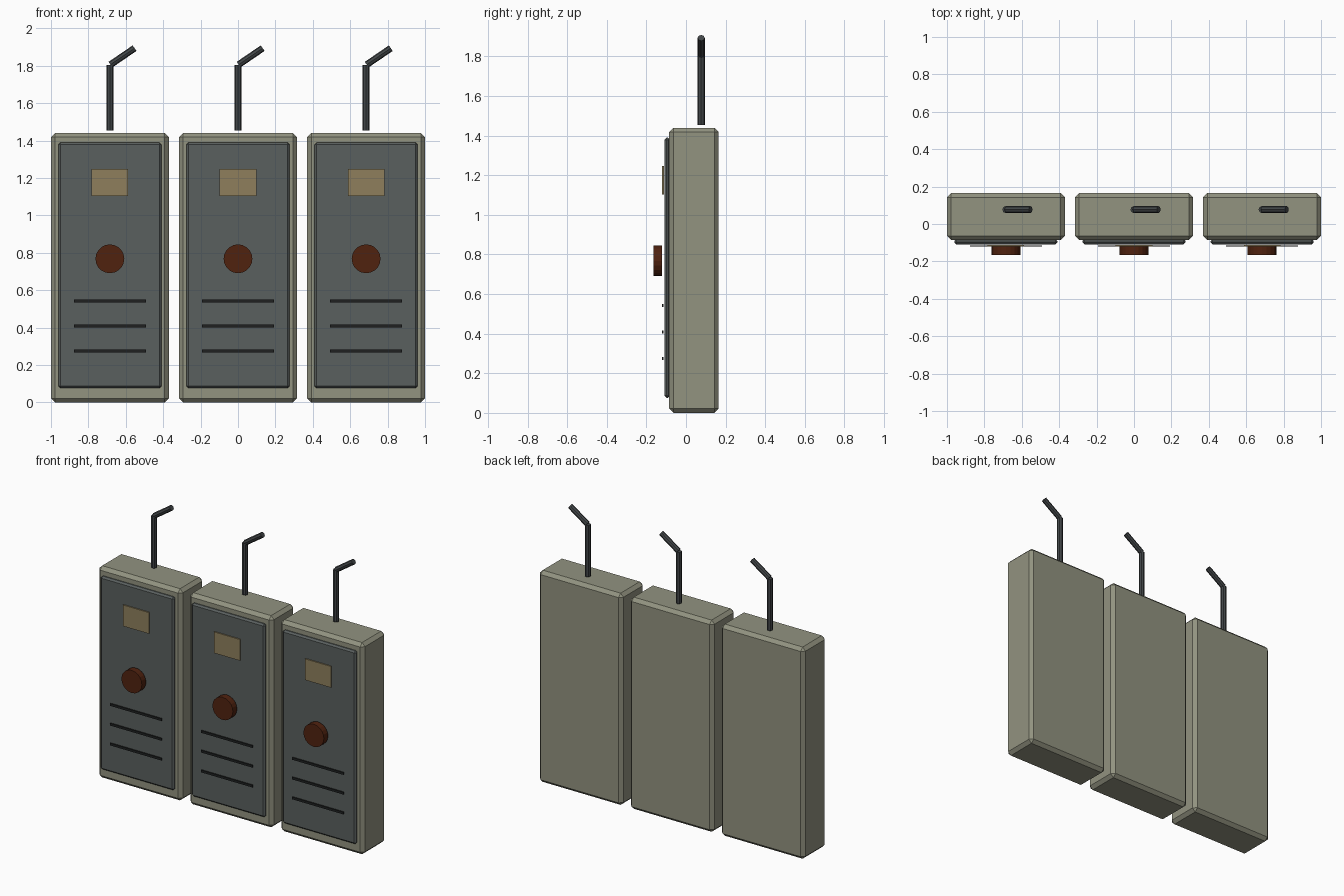
import bpy, bmesh, math
from mathutils import Vector

if "Cube" in bpy.data.objects:
    bpy.data.objects.remove(bpy.data.objects["Cube"])


def material(name, rgb):
    m = bpy.data.materials.new(name)
    lin = [(c / 255 / 12.92) if c / 255 <= 0.04045 else ((c / 255 + 0.055) / 1.055) ** 2.4 for c in rgb]
    m.diffuse_color = (*lin, 1)
    m.use_nodes = True
    m.node_tree.nodes["Principled BSDF"].inputs["Base Color"].default_value = m.diffuse_color
    return m


CASE = material("olive grey", (146, 147, 128))
PANEL = material("slate grey", (90, 96, 95))
LABEL = material("tan", (142, 127, 92))
KNOB = material("rust brown", (80, 34, 15))
SLOT = material("near black", (30, 32, 32))
METAL = material("dark steel", (66, 70, 72))


def finish(bm, name, mat):
    me = bpy.data.meshes.new(name)
    bm.to_mesh(me)
    bm.free()
    me.materials.append(mat)
    ob = bpy.data.objects.new(name, me)
    bpy.context.collection.objects.link(ob)
    return ob


def box(name, lo, hi, mat, bevel=0):
    lo, hi = Vector(lo), Vector(hi)
    bm = bmesh.new()
    bmesh.ops.create_cube(bm, size=1)
    for v in bm.verts:
        v.co = Vector(a * b for a, b in zip(v.co, hi - lo)) + (lo + hi) / 2
    if bevel:
        bmesh.ops.bevel(bm, geom=bm.edges[:], offset=bevel, segments=1, affect='EDGES')
    return finish(bm, name, mat)


def rod(name, a, b, radius, sides, mat):
    a, b = Vector(a), Vector(b)
    bm = bmesh.new()
    bmesh.ops.create_cone(bm, cap_ends=True, segments=sides, radius1=radius,
                          radius2=radius, depth=(b - a).length)
    bm.transform((b - a).to_track_quat('Z', 'Y').to_matrix().to_4x4())
    bmesh.ops.translate(bm, verts=bm.verts, vec=(a + b) / 2)
    return finish(bm, name, mat)


for i, x in enumerate((-0.685, 0, 0.685), 1):
    # case and raised front panel
    box(f"case_{i}", (x - 0.315, -0.085, 0), (x + 0.315, 0.165, 1.44), CASE, 0.022)
    box(f"front_panel_{i}", (x - 0.276, -0.109, 0.076), (x + 0.276, -0.08, 1.39), PANEL, 0.011)
    # label plate, dial and speaker slots
    box(f"label_plate_{i}", (x - 0.098, -0.12, 1.103), (x + 0.098, -0.112, 1.247), LABEL)
    rod(f"dial_{i}", (x, -0.12, 0.768), (x, -0.165, 0.768), 0.077, 20, KNOB)
    for j, z in enumerate((0.274, 0.409, 0.543), 1):
        box(f"speaker_slot_{i}_{j}", (x - 0.193, -0.121, z - 0.008), (x + 0.193, -0.114, z + 0.008), SLOT)
    # bent antenna
    rod(f"antenna_mast_{i}", (x, 0.077, 1.455), (x, 0.077, 1.805), 0.019, 8, METAL)
    rod(f"antenna_tip_{i}", (x + 0.003, 0.077, 1.806), (x + 0.132, 0.077, 1.894), 0.018, 8, METAL)
